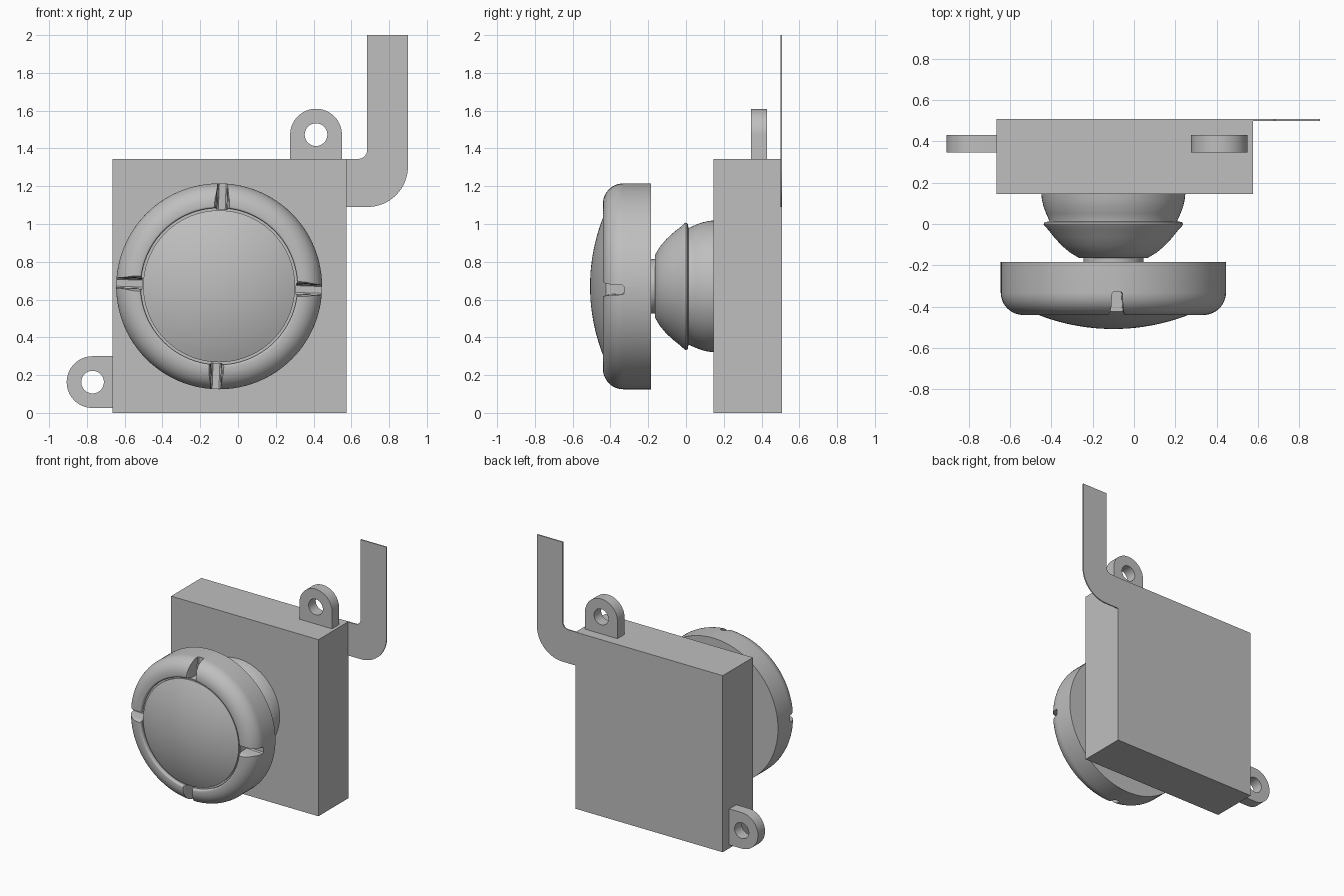
import bpy, bmesh
from math import sin, cos, pi, radians
from mathutils import Matrix, Vector

cube = bpy.data.objects.get("Cube")
if cube:
    bpy.data.objects.remove(cube, do_unlink=True)

grey = bpy.data.materials.new("plain_grey")
grey.use_nodes = True
colour = (0.52, 0.52, 0.52, 1)
grey.diffuse_color = colour
grey.node_tree.nodes["Principled BSDF"].inputs["Base Color"].default_value = colour

AXIS_X, AXIS_Z = -0.10, 0.67


def activate(ob):
    bpy.ops.object.select_all(action='DESELECT')
    ob.select_set(True)
    bpy.context.view_layer.objects.active = ob


def add_object(name, bm):
    bmesh.ops.recalc_face_normals(bm, faces=bm.faces)
    mesh = bpy.data.meshes.new(name)
    bm.to_mesh(mesh)
    bm.free()
    mesh.materials.append(grey)
    ob = bpy.data.objects.new(name, mesh)
    bpy.context.collection.objects.link(ob)
    return ob


def smooth(ob, angle=30):
    activate(ob)
    bpy.ops.object.shade_smooth_by_angle(angle=radians(angle))


def arc(cx, cz, r, start, end, n=16):
    """Points along an arc, angles in degrees."""
    angles = [radians(start + (end - start) * i / n) for i in range(n + 1)]
    return [(cx + r * cos(a), cz + r * sin(a)) for a in angles]


def plate(name, outlines, y0, y1):
    """Flat plate in the xz plane; later outlines become holes."""
    curve = bpy.data.curves.new(name, 'CURVE')
    curve.dimensions = '2D'
    curve.fill_mode = 'BOTH'
    curve.extrude = (y1 - y0) / 2
    for points in outlines:
        spline = curve.splines.new('POLY')
        spline.points.add(len(points) - 1)
        for p, (x, z) in zip(spline.points, points):
            p.co = (x, z, 0, 1)
        spline.use_cyclic_u = True
    curve.materials.append(grey)
    ob = bpy.data.objects.new(name, curve)
    bpy.context.collection.objects.link(ob)
    ob.matrix_world = Matrix.Translation((0, (y0 + y1) / 2, 0)) @ Matrix.Rotation(pi / 2, 4, 'X')
    activate(ob)
    bpy.ops.object.convert(target='MESH')
    smooth(bpy.context.object)


def lathe(name, profile, segments=96):
    """Turn (radius, y) points around the front-to-back axis."""
    bm = bmesh.new()
    verts = [bm.verts.new((AXIS_X + r, y, AXIS_Z)) for r, y in profile]
    edges = [bm.edges.new(pair) for pair in zip(verts, verts[1:])]
    bmesh.ops.spin(bm, geom=verts + edges, cent=(AXIS_X, 0, AXIS_Z), axis=(0, 1, 0),
                   angle=2 * pi, steps=segments, use_duplicate=False)
    bmesh.ops.remove_doubles(bm, verts=bm.verts, dist=0.0002)
    return add_object(name, bm)


# Square housing
bm = bmesh.new()
bmesh.ops.create_cube(bm, size=1, matrix=Matrix.Translation((-0.045, 0.327, 0.672))
                      @ Matrix.Diagonal((1.24, 0.362, 1.344, 1)))
add_object("housing", bm)

# Mounting lugs with round eyes
for name, x, z, turn in (("top_lug", 0.413, 1.473, 0), ("side_lug", -0.77, 0.163, 90)):
    rim = arc(x, z, 0.137, turn, turn + 180, 32)
    inward = Vector((sin(radians(turn)), -cos(radians(turn)))) * 0.14
    base = [tuple(Vector(p) + inward) for p in (rim[-1], rim[0])]
    plate(name, [rim + base, arc(x, z, 0.06, 0, 348.75, 31)], 0.345, 0.43)

# Thin bent strap behind the housing
strap = ([(0.56, 1.09)] + arc(0.685, 1.305, 0.215, -90, 0)
         + [(0.90, 2.0), (0.683, 2.0)] + arc(0.638, 1.39, 0.045, 0, -90, 8) + [(0.56, 1.345)])
plate("strap", [strap], 0.499, 0.508)

# Double-bowl neck joining knob and housing
neck = [(0.145, -0.20), (0.145, -0.165), (0.165, -0.165), (0.21, -0.138), (0.25, -0.104),
        (0.285, -0.066), (0.315, -0.028), (0.332, -0.01), (0.338, -0.001), (0.332, 0.009),
        (0.31, 0.013), (0.31, 0.017), (0.325, 0.05), (0.338, 0.085), (0.346, 0.12), (0.35, 0.16)]
smooth(lathe("neck", neck), 40)

# Round knob: flat back, rounded rim, shallow groove, domed face
rim = [(r, -y) for r, y in arc(0.437, 0.332, 0.108, 0, 90, 12)]
lip = [(r, -y) for r, y in arc(0.425, 0.43, 0.01, 90, 180, 4)]
dome_radius = 1.0
dome = [(0.402 * (1 - i / 14), 0) for i in range(15)]
dome = [(r, -0.508 + dome_radius - (dome_radius ** 2 - r * r) ** 0.5) for r, _ in dome]
knob = lathe("knob", [(0, -0.185), (0.545, -0.185)] + rim + lip
             + [(0.415, -0.412), (0.402, -0.412)] + dome)

# Four flared notches across the rim, turned slightly clockwise
half = [(0.018, -0.328), (0.025, -0.336), (0.028, -0.40), (0.032, -0.425), (0.042, -0.445), (0.042, -0.6)]
section = half + [(-w, y) for w, y in reversed(half)]
bm = bmesh.new()
for i in range(4):
    turn = Matrix.Rotation(radians(2 + 90 * i), 4, 'Y')
    face = bm.faces.new([bm.verts.new((w, y, 0.408)) for w, y in section])
    out = bmesh.ops.extrude_face_region(bm, geom=[face])["geom"]
    ends = [g for g in out if isinstance(g, bmesh.types.BMVert)]
    bmesh.ops.translate(bm, verts=ends, vec=(0, 0, 0.2))
    bmesh.ops.transform(bm, verts=list(face.verts) + ends,
                        matrix=Matrix.Translation((AXIS_X, 0, AXIS_Z)) @ turn)
cutter = add_object("notch_cutter", bm)
cutter.hide_render = True
cut = knob.modifiers.new("notches", 'BOOLEAN')
cut.operation = 'DIFFERENCE'
cut.solver = 'EXACT'
cut.object = cutter
activate(knob)
bpy.ops.object.modifier_apply(modifier=cut.name)
bpy.data.objects.remove(cutter, do_unlink=True)
smooth(knob)
